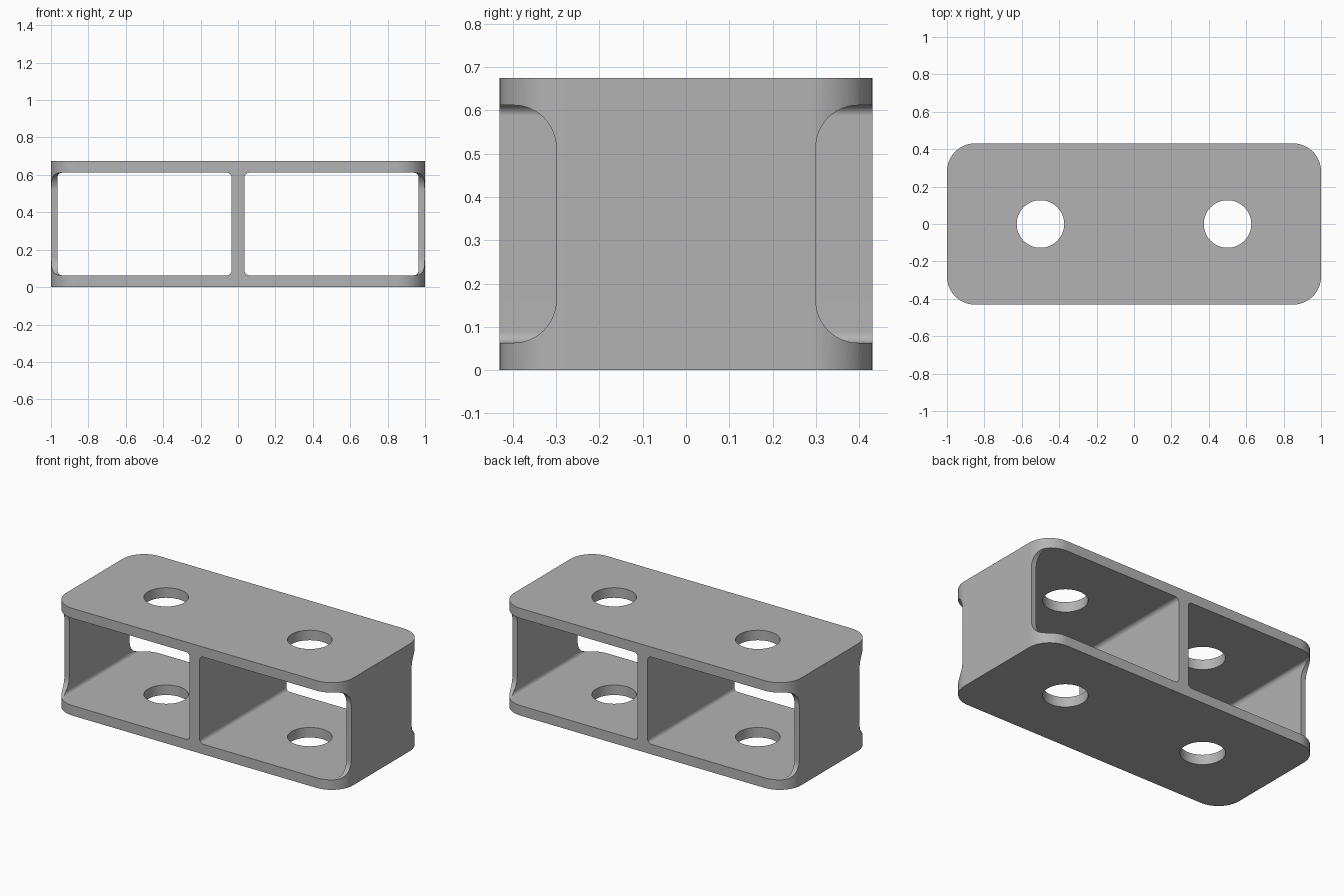
import bpy
import bmesh
from math import pi, cos, sin
from mathutils import Matrix, Vector

cube = bpy.data.objects.get("Cube")
if cube:
    bpy.data.objects.remove(cube, do_unlink=True)

HALF_X, HALF_Y, HEIGHT = 1.0, 0.431, 0.675
PLATE, WALL = 0.063, 0.035
MID_Z = HEIGHT / 2
OPEN_Z = HEIGHT - 2 * PLATE

grey = bpy.data.materials.new("Grey")
grey.use_nodes = True
grey.diffuse_color = (0.45, 0.45, 0.45, 1)
grey.node_tree.nodes["Principled BSDF"].inputs["Base Color"].default_value = (0.45, 0.45, 0.45, 1)


def rounded_prism(name, width, height, depth, radius, centre, axis="Z", steps=12):
    """Rounded rectangle, width by height, extruded along an axis about its centre."""
    bm = bmesh.new()
    verts = []
    for quarter, (sx, sy) in enumerate([(1, 1), (-1, 1), (-1, -1), (1, -1)]):
        cx, cy = sx * (width / 2 - radius), sy * (height / 2 - radius)
        for i in range(steps + 1):
            a = (quarter + i / steps) * pi / 2
            verts.append(bm.verts.new((cx + radius * cos(a), cy + radius * sin(a), -depth / 2)))
    bmesh.ops.remove_doubles(bm, verts=verts, dist=1e-5)
    face = bm.faces.new(bm.verts)
    extruded = bmesh.ops.extrude_face_region(bm, geom=[face])["geom"]
    bmesh.ops.translate(bm, vec=(0, 0, depth),
                        verts=[v for v in extruded if isinstance(v, bmesh.types.BMVert)])
    turn = {"Z": Matrix.Identity(3),
            "Y": Matrix.Rotation(pi / 2, 3, "X"),
            "X": Matrix(((0, 0, 1), (1, 0, 0), (0, 1, 0)))}[axis]
    bmesh.ops.transform(bm, matrix=Matrix.Translation(Vector(centre)) @ turn.to_4x4(), verts=bm.verts)
    bmesh.ops.recalc_face_normals(bm, faces=bm.faces)
    mesh = bpy.data.meshes.new(name)
    bm.to_mesh(mesh)
    bm.free()
    obj = bpy.data.objects.new(name, mesh)
    bpy.context.collection.objects.link(obj)
    mesh.materials.append(grey)
    return obj


def cut(target, cutter):
    cutter.hide_render = True
    mod = target.modifiers.new("Cut", "BOOLEAN")
    mod.operation = "DIFFERENCE"
    mod.solver = "EXACT"
    mod.object = cutter
    bpy.context.view_layer.objects.active = target
    bpy.ops.object.modifier_apply(modifier=mod.name)
    bpy.data.objects.remove(cutter, do_unlink=True)


# Block with rounded upright corners
frame = rounded_prism("twin_bay_frame", 2 * HALF_X, 2 * HALF_Y, HEIGHT, 0.15, (0, 0, MID_Z))

# Two open bays either side of the central web, and a bolt hole through each
bay_width = HALF_X - 2 * WALL
for side in (-1, 1):
    cut(frame, rounded_prism("bay_cutter", bay_width, OPEN_Z, 2, 0.025,
                             (side * HALF_X / 2, 0, MID_Z), "Y", 6))
    cut(frame, rounded_prism("hole_cutter", 0.254, 0.254, 2, 0.127,
                             (side * HALF_X / 2, 0, MID_Z), "Z", 16))

# Rounded notches in the front and back edges of the end walls
for x in (-1, 1):
    for y in (-1, 1):
        cut(frame, rounded_prism("notch_cutter", 0.4, OPEN_Z, 0.4, 0.098,
                                 (x * (HALF_X - WALL + 0.1), y * 0.5, MID_Z), "X"))

# Smooth the curves, keep the edges crisp
bpy.ops.object.select_all(action="DESELECT")
frame.select_set(True)
bpy.context.view_layer.objects.active = frame
bpy.ops.object.shade_smooth_by_angle(angle=pi / 6)
normals = frame.modifiers.new("Flat faces", "WEIGHTED_NORMAL")
normals.keep_sharp = True
